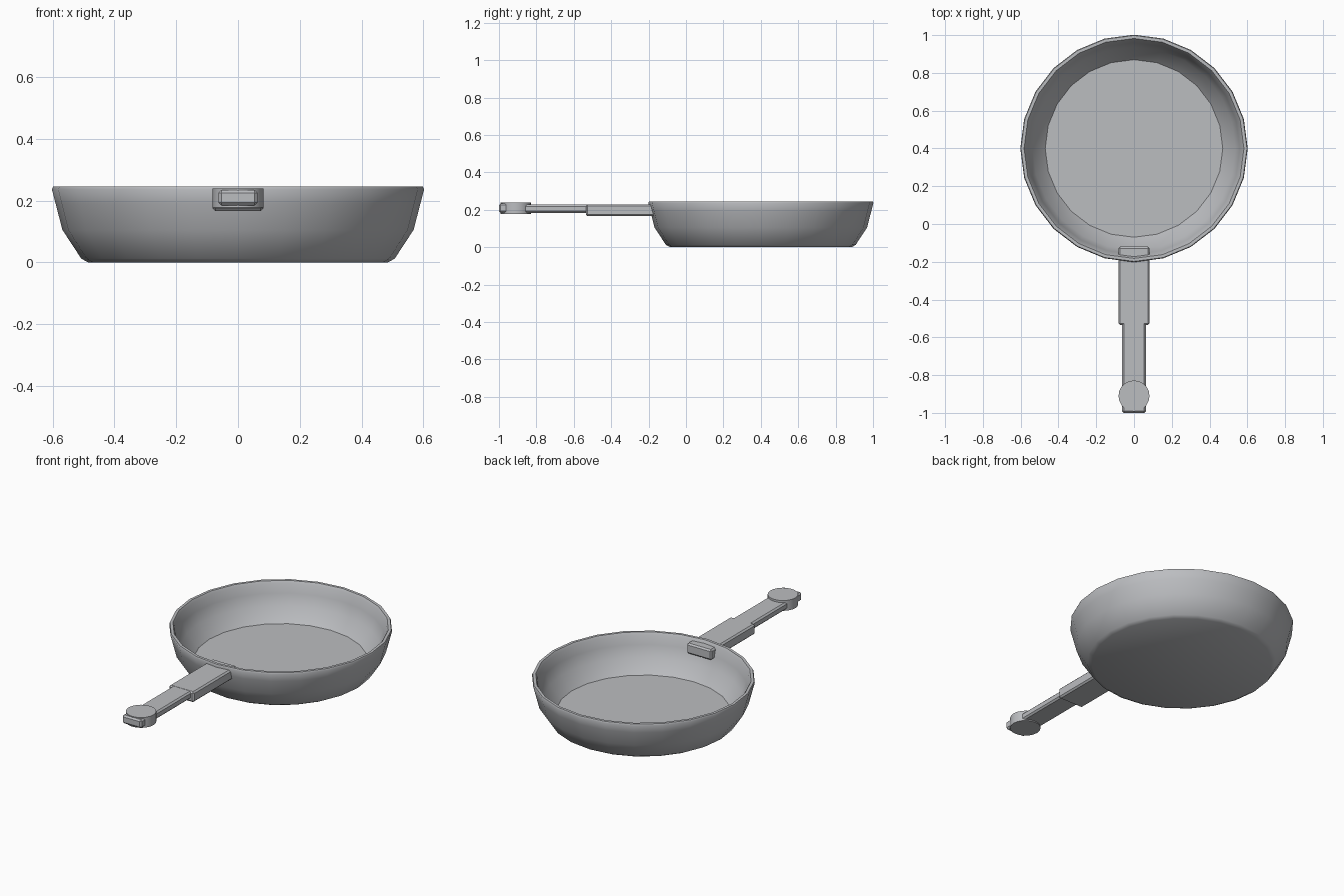
import bpy
import bmesh
import math

cube = bpy.data.objects.get("Cube")
if cube:
    bpy.data.objects.remove(cube, do_unlink=True)

# Single brushed grey colour
metal = bpy.data.materials.new("grey metal")
metal.use_nodes = True
grey = (0.5, 0.51, 0.53, 1)
metal.diffuse_color = grey
metal.node_tree.nodes["Principled BSDF"].inputs["Base Color"].default_value = grey


def finish(name, bm, angle=40):
    bmesh.ops.recalc_face_normals(bm, faces=bm.faces)
    mesh = bpy.data.meshes.new(name)
    bm.to_mesh(mesh)
    bm.free()
    mesh.materials.append(metal)
    obj = bpy.data.objects.new(name, mesh)
    bpy.context.collection.objects.link(obj)
    bpy.ops.object.select_all(action='DESELECT')
    obj.select_set(True)
    bpy.context.view_layer.objects.active = obj
    bpy.ops.object.shade_smooth_by_angle(angle=math.radians(angle))
    return obj


def lathe(name, profile, sides, y, angle=40):
    """Spin a (radius, height) profile and close both ends with flat discs."""
    bm = bmesh.new()
    rings = []
    for r, z in profile:
        turn = [2 * math.pi * i / sides for i in range(sides)]
        rings.append([bm.verts.new((r * math.cos(a), y + r * math.sin(a), z)) for a in turn])
    for low, high in zip(rings, rings[1:]):
        for i in range(sides):
            j = (i + 1) % sides
            bm.faces.new((low[i], low[j], high[j], high[i]))
    bm.faces.new(rings[0])
    bm.faces.new(rings[-1])
    return finish(name, bm, angle)


def bar(name, half_width, y0, y1, z0, z1, bevel):
    """Box with chamfered edges."""
    bm = bmesh.new()
    bmesh.ops.create_cube(bm, size=1)
    for v in bm.verts:
        v.co = (v.co.x * 2 * half_width,
                (y0 + y1) / 2 + v.co.y * (y1 - y0),
                (z0 + z1) / 2 + v.co.z * (z1 - z0))
    bmesh.ops.bevel(bm, geom=bm.edges[:], offset=bevel, segments=1, affect='EDGES')
    return finish(name, bm, 30)


# Pan body: outside wall, rim, inside wall, cooking floor
lathe("pan_body", [
    (0.485, 0.0), (0.507, 0.012), (0.568, 0.105), (0.59, 0.19), (0.602, 0.236),
    (0.598, 0.245), (0.582, 0.245), (0.574, 0.232), (0.56, 0.18), (0.537, 0.115),
    (0.47, 0.04),
], 24, 0.4, 45)

# Handle: thick root passing through the wall, slimmer grip, round end
bar("handle_root", 0.082, -0.535, -0.12, 0.166, 0.228, 0.009)
bar("handle_grip", 0.063, -1.0, -0.5, 0.184, 0.227, 0.009)
bar("handle_tip", 0.063, -1.0, -0.93, 0.184, 0.234, 0.009)
lathe("handle_end_disc", [(0.082, 0.178), (0.082, 0.239)], 20, -0.91)
